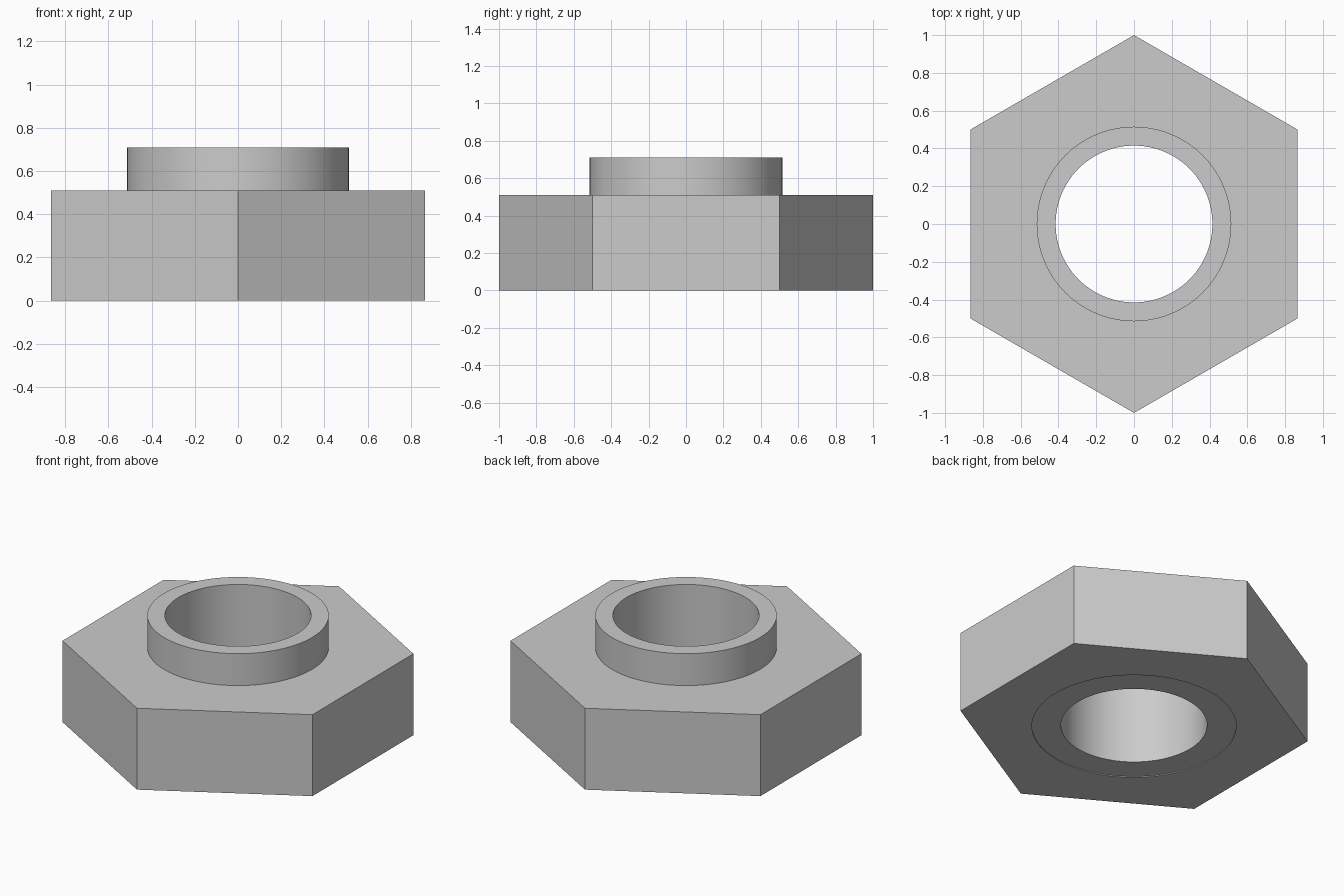
import bpy, bmesh
from math import cos, pi, radians, sin

if "Cube" in bpy.data.objects:
    bpy.data.objects.remove(bpy.data.objects["Cube"], do_unlink=True)

SEGMENTS = 96
HEX = 1.0            # corner radius of the hexagon
BORE, COLLAR, RECESS = 0.415, 0.515, 0.58
BODY_TOP, COLLAR_TOP, RECESS_DEPTH = 0.51, 0.71, 0.005


def circle(angle, radius):
    return radius


def hexagon(angle, radius):
    # Flats face +x and -x, corners point along y
    offset = (angle + pi / 6) % (pi / 3) - pi / 6
    return radius * cos(pi / 6) / cos(offset)


def add_ring(bm, shape, radius, z):
    ring = []
    for i in range(SEGMENTS):
        a = 2 * pi * i / SEGMENTS
        r = shape(a, radius)
        ring.append(bm.verts.new((r * cos(a), r * sin(a), z)))
    return ring


# Closed section: recess, hexagonal body, collar and bore
section = [
    (circle, BORE, RECESS_DEPTH),
    (circle, RECESS, RECESS_DEPTH),
    (circle, RECESS, 0),
    (hexagon, HEX, 0),
    (hexagon, HEX, BODY_TOP),
    (circle, COLLAR, BODY_TOP),
    (circle, COLLAR, COLLAR_TOP),
    (circle, BORE, COLLAR_TOP),
]
bm = bmesh.new()
rings = [add_ring(bm, *step) for step in section]
for k, lower in enumerate(rings):
    upper = rings[(k + 1) % len(rings)]
    for i in range(SEGMENTS):
        j = (i + 1) % SEGMENTS
        bm.faces.new((lower[i], lower[j], upper[j], upper[i]))
bmesh.ops.recalc_face_normals(bm, faces=bm.faces)

mesh = bpy.data.meshes.new("hex_nut")
bm.to_mesh(mesh)
bm.free()
nut = bpy.data.objects.new("hex_nut", mesh)
bpy.context.collection.objects.link(nut)

# Plain grey metal
grey = bpy.data.materials.new("grey")
grey.use_nodes = True
colour = (0.6, 0.6, 0.6, 1)
grey.diffuse_color = colour
grey.node_tree.nodes["Principled BSDF"].inputs["Base Color"].default_value = colour
mesh.materials.append(grey)

# Round walls smooth, edges sharp
bpy.ops.object.select_all(action="DESELECT")
nut.select_set(True)
bpy.context.view_layer.objects.active = nut
bpy.ops.object.shade_smooth_by_angle(angle=radians(30))
